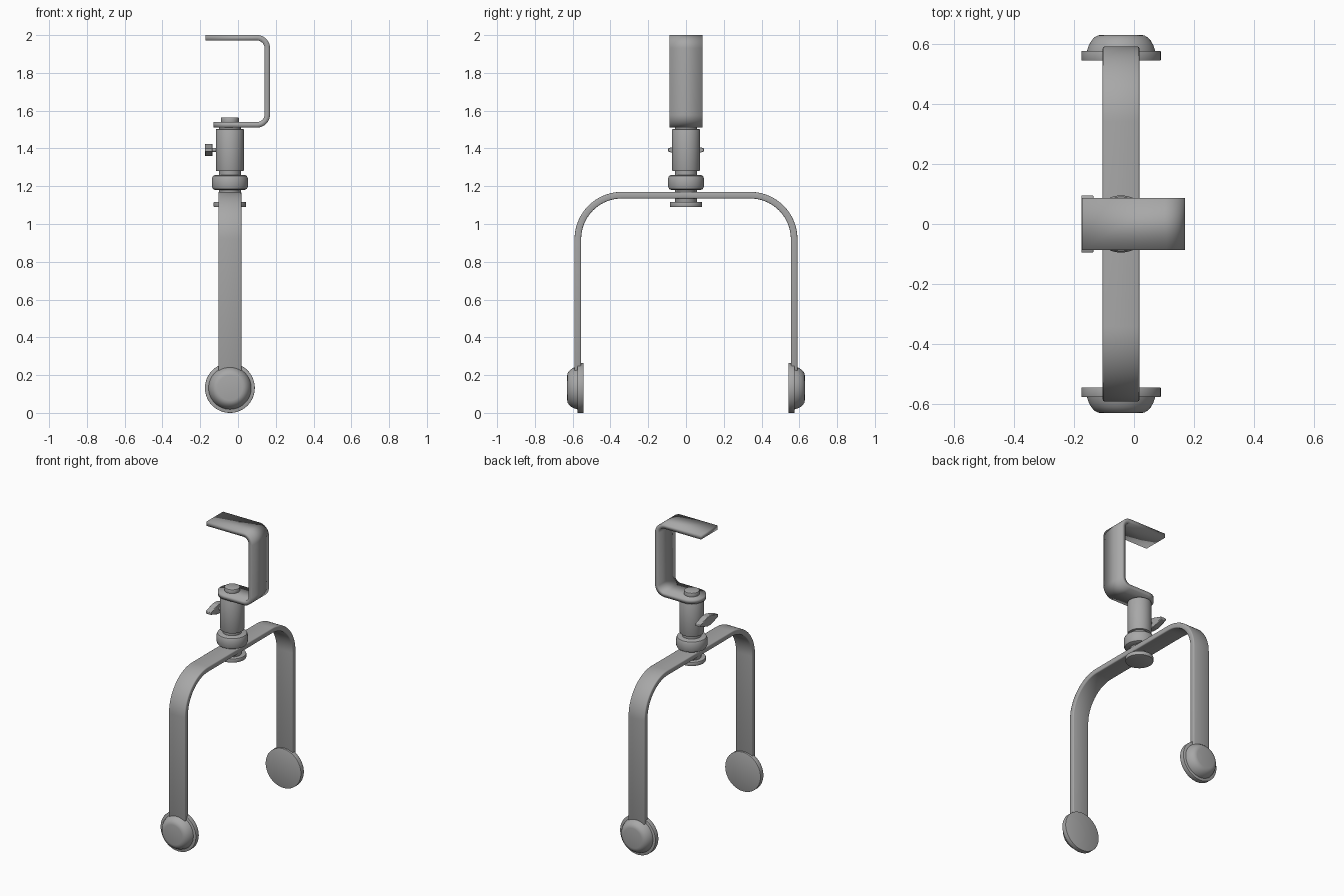
import bpy, bmesh, math
from mathutils import Matrix, Vector

if "Cube" in bpy.data.objects:
    bpy.data.objects.remove(bpy.data.objects["Cube"])

AXIS = -0.043          # x of the swivel and yoke centreline

steel = bpy.data.materials.new("grey_steel")
steel.use_nodes = True
GREY = (0.39, 0.39, 0.39, 1)
steel.diffuse_color = GREY
steel.node_tree.nodes["Principled BSDF"].inputs["Base Color"].default_value = GREY


def finish(name, bm, solid=0, bevel=0, angle=35):
    """Turn a bmesh into a grey object with optional thickness and bevel."""
    bmesh.ops.remove_doubles(bm, verts=bm.verts, dist=1e-5)
    bmesh.ops.recalc_face_normals(bm, faces=bm.faces)
    mesh = bpy.data.meshes.new(name)
    bm.to_mesh(mesh)
    bm.free()
    mesh.materials.append(steel)
    obj = bpy.data.objects.new(name, mesh)
    bpy.context.collection.objects.link(obj)
    if solid:
        m = obj.modifiers.new("thickness", "SOLIDIFY")
        m.thickness, m.offset, m.use_even_offset = solid, 0, True
    if bevel:
        m = obj.modifiers.new("edge", "BEVEL")
        m.width, m.segments, m.limit_method = bevel, 2, "ANGLE"
        m.angle_limit = math.radians(50)
    bpy.ops.object.select_all(action="DESELECT")
    obj.select_set(True)
    bpy.context.view_layer.objects.active = obj
    bpy.ops.object.shade_smooth_by_angle(angle=math.radians(angle))
    return obj


def lathe(name, profile, matrix, steps=64):
    """Spin (radius, height) pairs round local z, starting and ending on the axis."""
    bm = bmesh.new()
    verts = [bm.verts.new((r, 0, h)) for r, h in profile]
    edges = [bm.edges.new(pair) for pair in zip(verts, verts[1:])]
    bmesh.ops.spin(bm, geom=verts + edges, cent=(0, 0, 0), axis=(0, 0, 1),
                   angle=math.tau, steps=steps, use_duplicate=False)
    bmesh.ops.transform(bm, matrix=matrix, verts=bm.verts)
    return finish(name, bm)


def arc(cx, cz, r, start, end, n=14):
    angles = [math.radians(start + (end - start) * i / n) for i in range(n + 1)]
    return [(cx + r * math.cos(a), cz + r * math.sin(a)) for a in angles]


def ribbon(name, path, place, thickness, bevel=0):
    """Bent strip: path holds (along, height, half width)."""
    bm = bmesh.new()
    rows = [[bm.verts.new(place(u, z, side * w)) for side in (-1, 1)] for u, z, w in path]
    for a, b in zip(rows, rows[1:]):
        bm.faces.new((a[0], a[1], b[1], b[0]))
    return finish(name, bm, thickness, bevel)


def puck(r, low, high, c=0.006):
    """Profile of a disc with softened rims."""
    return [(0, low), (r - c, low), (r - 0.3 * c, low + 0.3 * c), (r, low + c),
            (r, high - c), (r - 0.3 * c, high - 0.3 * c), (r - c, high), (0, high)]


# Wide yoke arching over from front to back
half = arc(0.34, 0.92, 0.2325, 90, 0, 20)
half.append((0.5725, 0.2))
arch = [(-u, z) for u, z in reversed(half)] + half
ribbon("yoke", [(u, z, 0.061) for u, z in arch],
       lambda u, z, w: (AXIS + w, u, z), 0.035, 0.006)

# Round pads with domed outer caps, one on each leg
PAD_Z = 0.132
dome = [(0, 0.57), (0.114, 0.57), (0.112, 0.58), (0.107, 0.595), (0.099, 0.609),
        (0.089, 0.62), (0.078, 0.6265), (0.066, 0.629), (0, 0.629)]
for label, turn in (("front", 90), ("back", -90)):
    m = Matrix.Translation((AXIS, 0, PAD_Z)) @ Matrix.Rotation(math.radians(turn), 4, "X")
    lathe(label + "_pad", puck(0.132, 0.543, 0.575, 0.002), m)
    lathe(label + "_pad_dome", dome, m)

# Swivel stack
centre = Matrix.Translation((AXIS, 0, 0))
lathe("lower_washer", puck(0.086, 1.09, 1.117, 0.004), centre)
lathe("spindle", puck(0.058, 1.11, 1.525, 0.002), centre)
lathe("collar_ring", puck(0.095, 1.18, 1.26, 0.018), centre)
lathe("swivel_body", puck(0.074, 1.28, 1.503, 0.005), centre)
lathe("bolt_head", puck(0.048, 1.53, 1.565, 0.005), centre)

# Hook bracket, its lower end rounded about the swivel axis
HALF, MID, BEND = 0.087, 0.155, 0.055
LOW, HIGH = 1.525, 1.986
hook = [(-0.173, HIGH, HALF)]
hook += [(u, z, HALF) for u, z in arc(MID - BEND, HIGH - BEND, BEND, 90, 0)]
hook += [(u, z, HALF) for u, z in arc(MID - BEND, LOW + BEND, BEND, 0, -90)]
for i in range(17):
    a = math.pi / 2 * i / 16
    hook.append((AXIS - HALF * math.sin(a), LOW, max(HALF * math.cos(a), 0.001)))
ribbon("hook_bracket", hook, lambda u, z, w: (u, w, z), 0.029)

# Thumb screw: short shaft and tapered wings
SCREW_Z = 1.392
side = Matrix.Translation((AXIS, 0, SCREW_Z)) @ Matrix.Rotation(-math.pi / 2, 4, "Y")
lathe("screw_shaft", puck(0.011, 0.05, 0.125, 0.001), side, 24)

bm = bmesh.new()
outline = [(-0.095, -0.008), (-0.02, -0.032), (0.02, -0.032),
           (0.095, -0.008), (0.095, 0.008), (0.02, 0.032), (-0.02, 0.032), (-0.095, 0.008)]
face = bm.faces.new([bm.verts.new((-0.175, y, SCREW_Z + z)) for y, z in outline])
out = bmesh.ops.extrude_face_region(bm, geom=[face])
bmesh.ops.translate(bm, vec=Vector((0.04, 0, 0)),
                    verts=[v for v in out["geom"] if isinstance(v, bmesh.types.BMVert)])
finish("screw_wings", bm, bevel=0.003, angle=15)
